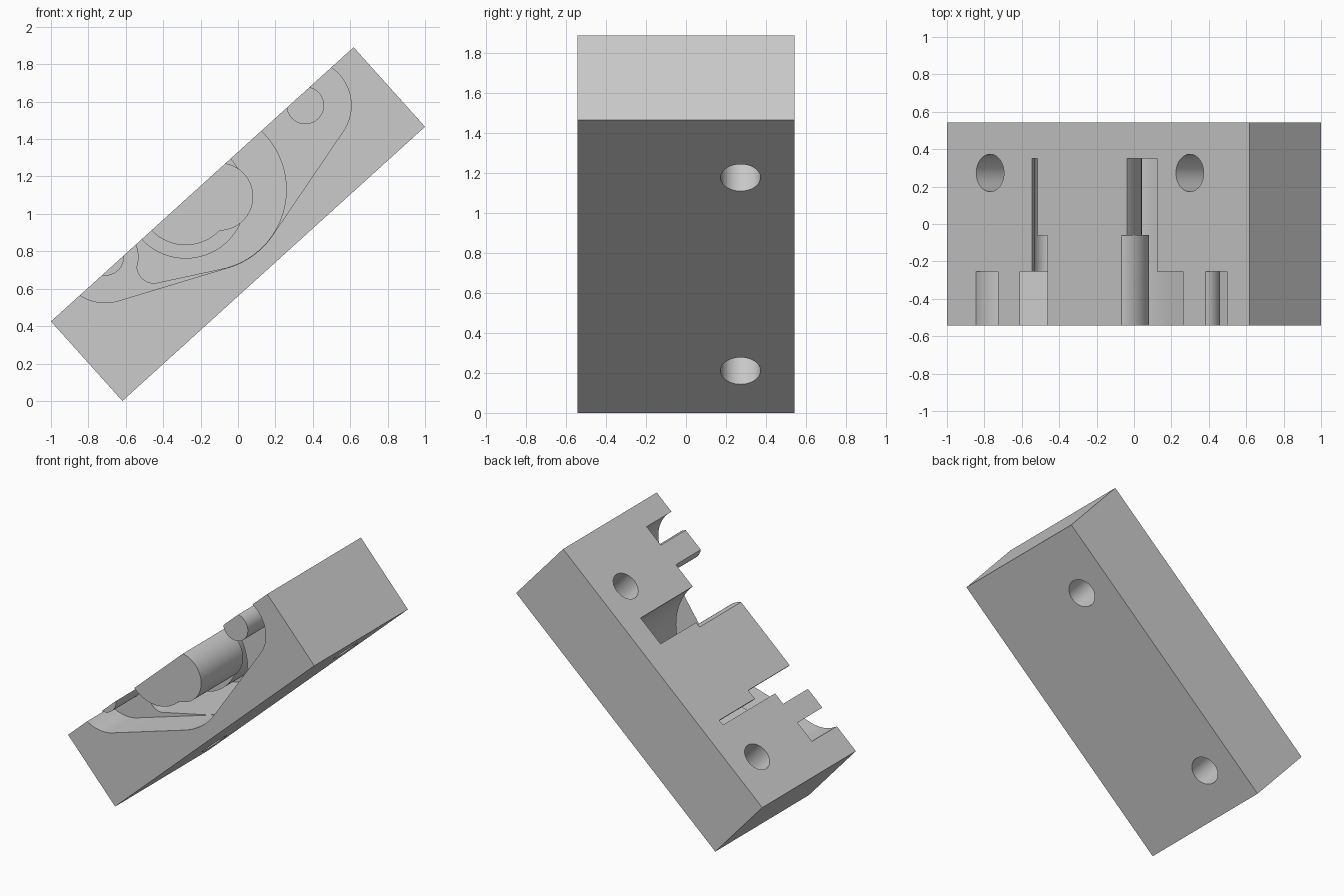
import bpy, bmesh, math
from mathutils import Vector
from mathutils.geometry import convex_hull_2d

if "Cube" in bpy.data.objects:
    bpy.data.objects.remove(bpy.data.objects["Cube"], do_unlink=True)

TILT = math.atan2(1.466, 1.618)      # slope of the block
HALF = 0.543                         # half depth along y
FRONT = -0.7                         # cutters start ahead of the front face


def circle(x, z, r, n=96):
    return [(x + r * math.cos(math.tau * i / n), z + r * math.sin(math.tau * i / n)) for i in range(n)]


def prism(name, points, y0, y1):
    """Convex outline of the x-z points, extruded along y."""
    pts = [Vector(p) for p in points]
    bm = bmesh.new()
    face = bm.faces.new([bm.verts.new((pts[i].x, y0, pts[i].y)) for i in convex_hull_2d(pts)])
    ext = bmesh.ops.extrude_face_region(bm, geom=[face])
    bmesh.ops.translate(bm, vec=(0, y1 - y0, 0),
                        verts=[g for g in ext["geom"] if isinstance(g, bmesh.types.BMVert)])
    bmesh.ops.recalc_face_normals(bm, faces=bm.faces)
    mesh = bpy.data.meshes.new(name)
    bm.to_mesh(mesh)
    bm.free()
    ob = bpy.data.objects.new(name, mesh)
    bpy.context.collection.objects.link(ob)
    return ob


def activate(ob):
    bpy.ops.object.select_all(action="DESELECT")
    ob.select_set(True)
    bpy.context.view_layer.objects.active = ob


def cut(target, tool):
    """Subtract the tool from the target, then discard the tool."""
    tool.hide_render = True
    mod = target.modifiers.new("cut", "BOOLEAN")
    mod.operation, mod.solver, mod.object = "DIFFERENCE", "EXACT", tool
    activate(target)
    bpy.ops.object.modifier_apply(modifier=mod.name)
    bpy.data.objects.remove(tool, do_unlink=True)


LEFT, RIGHT = (-0.71, 0.77), (0.36, 1.58)     # post centres
MAIN, CORE, LOBE = (-0.175, 1.13), (-0.28, 1.083), (-0.10, 1.092)


def islands(pocket):
    """Keep the posts and central boss standing inside a pocket."""
    cut(pocket, prism("left_post", circle(*LEFT, 0.1), FRONT - 0.1, -0.2))
    cut(pocket, prism("right_post", circle(*RIGHT, 0.1), FRONT - 0.1, -0.2))
    cut(pocket, prism("boss_core", circle(*CORE, 0.25), FRONT - 0.1, 0.0))
    cut(pocket, prism("boss_lobe", circle(*LOBE, 0.181), FRONT - 0.1, -0.058))
    cut(pocket, prism("rear_core", circle(*CORE, 0.322), -0.062, 0.6))


# Tilted block
block = prism("pocketed_block", [(-1, 0.425), (-0.618, 0), (1, 1.466), (0.618, 1.891)], -HALF, HALF)

# Shallow pocket wrapped round the posts and the main chamber
shallow = prism("shallow_pocket",
                circle(*LEFT, 0.245) + circle(*RIGHT, 0.245) + circle(*MAIN, 0.435), FRONT, -0.255)
islands(shallow)
cut(block, shallow)

# Deep chamber with a side spout
deep = prism("deep_pocket", circle(*MAIN, 0.433) + circle(-0.45, 0.72, 0.09), -0.28, 0.35)
cut(deep, prism("spout_wall", circle(*LEFT, 0.178), FRONT, 0.6))
islands(deep)
cut(block, deep)

# Bolt holes square to the sloping face
for x, z in ((-0.58, 0.425), (0.49, 1.39)):
    bpy.ops.mesh.primitive_cylinder_add(vertices=64, radius=0.1, depth=1.2,
                                        location=(x, 0.273, z), rotation=(0, -TILT, 0))
    cut(block, bpy.context.object)

# Single grey finish
grey = bpy.data.materials.new("plain_grey")
colour = (0.6, 0.6, 0.6, 1)
grey.diffuse_color = colour
grey.use_nodes = True
grey.node_tree.nodes["Principled BSDF"].inputs["Base Color"].default_value = colour
block.data.materials.clear()
block.data.materials.append(grey)
activate(block)
bpy.ops.object.shade_smooth_by_angle(angle=math.radians(25))
